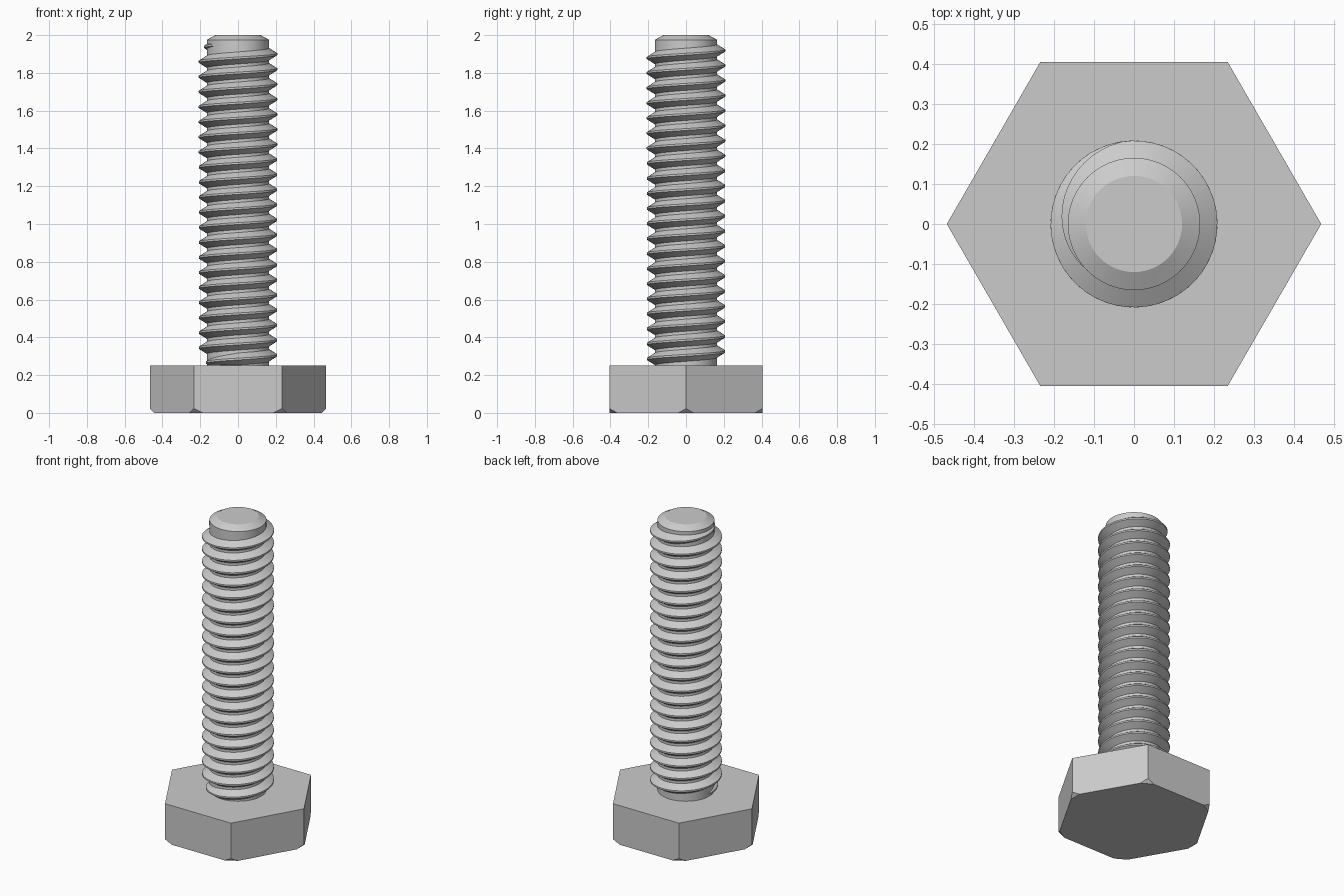
import bpy, bmesh, math
from mathutils import Vector

cube = bpy.data.objects.get("Cube")
if cube:
    bpy.data.objects.remove(cube, do_unlink=True)

SEGMENTS = 48
HEAD_HEIGHT, HEAD_RADIUS = 0.25, 0.467
TOP = 2.0
ROOT, CREST = 0.165, 0.208
PITCH = 0.0797
LAST_CREST = 1.899      # height of the top crest on the +x side

steel = bpy.data.materials.new("steel grey")
steel.use_nodes = True
colour = (0.6, 0.6, 0.6, 1)
steel.diffuse_color = colour
steel.node_tree.nodes["Principled BSDF"].inputs["Base Color"].default_value = colour


def finish(bm, name, smooth=True):
    bmesh.ops.recalc_face_normals(bm, faces=bm.faces)
    mesh = bpy.data.meshes.new(name)
    bm.to_mesh(mesh)
    bm.free()
    mesh.materials.append(steel)
    obj = bpy.data.objects.new(name, mesh)
    bpy.context.collection.objects.link(obj)
    if smooth:
        bpy.ops.object.select_all(action='DESELECT')
        obj.select_set(True)
        bpy.context.view_layer.objects.active = obj
        bpy.ops.object.shade_smooth_by_angle(angle=math.radians(25))
    return obj


def ring(bm, radius, z, sides):
    return [bm.verts.new((radius * math.cos(math.tau * i / sides),
                          radius * math.sin(math.tau * i / sides), z))
            for i in range(sides)]


def loft(bm, rings):
    # Bridge successive closed rings and cap both ends
    for a, b in zip(rings, rings[1:]):
        n = len(a)
        for i in range(n):
            j = (i + 1) % n
            bm.faces.new((a[i], a[j], b[j], b[i]))
    bm.faces.new(rings[0][::-1])
    bm.faces.new(rings[-1])


# Hexagonal head with its lower corners cut off
bm = bmesh.new()
loft(bm, [ring(bm, HEAD_RADIUS, z, 6) for z in (0, HEAD_HEIGHT)])
for k in range(6):
    a = math.tau * k / 6
    out = Vector((math.cos(a), math.sin(a), 0))
    cut = bmesh.ops.bisect_plane(
        bm, geom=bm.verts[:] + bm.edges[:] + bm.faces[:],
        plane_co=out * (HEAD_RADIUS - 0.023),
        plane_no=out - Vector((0, 0, 1)), clear_outer=True)
    edges = [e for e in cut["geom_cut"] if isinstance(e, bmesh.types.BMEdge)]
    bmesh.ops.holes_fill(bm, edges=edges, sides=0)
finish(bm, "hex_head", smooth=False)

# Shaft core with a chamfered tip
bm = bmesh.new()
profile = [(ROOT, HEAD_HEIGHT - 0.05), (ROOT, TOP - 0.025), (0.12, TOP)]
loft(bm, [ring(bm, r, z, SEGMENTS) for r, z in profile])
finish(bm, "shaft")

# Right-handed helical ridge that fades in above the head and out below the tip
bm = bmesh.new()
start, end = -20.55, 0.65       # turns
inner = ROOT - 0.005
slope = 0.027 / (CREST - ROOT)
steps = round((end - start) * SEGMENTS)
sections = []
for s in range(steps + 1):
    turn = start + (end - start) * s / steps
    fade = min(1, (turn - start) / 0.3, (end - turn) / 0.38)
    outer = inner + 0.001 + (CREST - inner - 0.001) * fade
    base = 0.005 + slope * (outer - inner)
    a, z = math.tau * turn, LAST_CREST + PITCH * turn
    sections.append([bm.verts.new((r * math.cos(a), r * math.sin(a), z + dz))
                     for r, dz in ((inner, -base), (outer, -0.005),
                                   (outer, 0.005), (inner, base))])
loft(bm, sections)
finish(bm, "thread")
